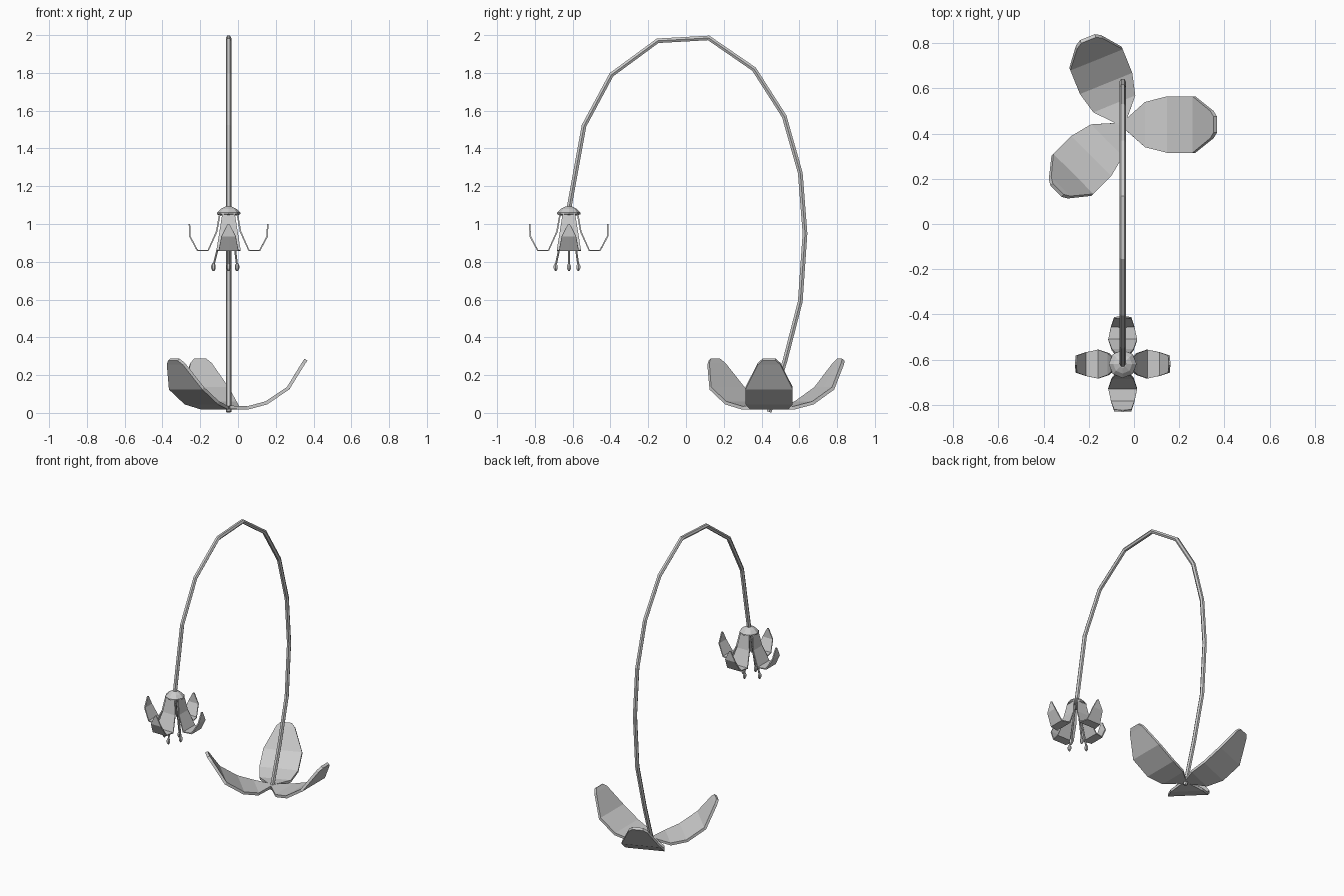
import bpy, bmesh, math
from mathutils import Matrix, Vector

if "Cube" in bpy.data.objects:
    bpy.data.objects.remove(bpy.data.objects["Cube"])

X0 = -0.05
ROOT = Vector((X0, 0.44, 0))
HEAD = Vector((X0, -0.62, 0))


def tube(name, pts, radius):
    """Flat-shaded six-sided tube along a path."""
    cu = bpy.data.curves.new(name, 'CURVE')
    cu.dimensions = '3D'
    cu.bevel_depth = radius
    cu.bevel_resolution = 1
    cu.use_fill_caps = True
    sp = cu.splines.new('POLY')
    sp.points.add(len(pts) - 1)
    for p, co in zip(sp.points, pts):
        p.co = (*co, 1)
    sp.use_smooth = False
    ob = bpy.data.objects.new(name, cu)
    bpy.context.collection.objects.link(ob)
    bpy.ops.object.select_all(action='DESELECT')
    ob.select_set(True)
    bpy.context.view_layer.objects.active = ob
    bpy.ops.object.convert(target='MESH')


def blade(name, profile, centre, degrees, thickness):
    """Bent blade swept from (reach, height, half width) rows."""
    bm = bmesh.new()
    rows = [[bm.verts.new((r, s * w, z)) for s in (-1, 0, 1)] for r, z, w in profile]
    for a, b in zip(rows, rows[1:]):
        for i in range(2):
            bm.faces.new((a[i], b[i], b[i + 1], a[i + 1]))
    bm.transform(Matrix.Translation(centre) @ Matrix.Rotation(math.radians(degrees), 4, 'Z'))
    me = bpy.data.meshes.new(name)
    bm.to_mesh(me)
    bm.free()
    ob = bpy.data.objects.new(name, me)
    bpy.context.collection.objects.link(ob)
    mod = ob.modifiers.new('thickness', 'SOLIDIFY')
    mod.thickness = thickness
    mod.offset = 0


def lathe(name, profile, centre, sides=8):
    """Closed turned form from (radius, height) rings."""
    bm = bmesh.new()
    rings = [[bm.verts.new((r * math.cos(math.tau * i / sides), r * math.sin(math.tau * i / sides), z))
              for i in range(sides)] for r, z in profile]
    for a, b in zip(rings, rings[1:]):
        for i in range(sides):
            j = (i + 1) % sides
            bm.faces.new((a[i], a[j], b[j], b[i]))
    bm.faces.new(rings[0][::-1])
    bm.faces.new(rings[-1])
    bm.transform(Matrix.Translation(centre))
    me = bpy.data.meshes.new(name)
    bm.to_mesh(me)
    bm.free()
    bpy.context.collection.objects.link(bpy.data.objects.new(name, me))


# Arching stem
arc = [(0.44, 0.005), (0.525, 0.28), (0.605, 0.59), (0.63, 0.95), (0.605, 1.27), (0.52, 1.57),
       (0.36, 1.82), (0.12, 1.985), (-0.15, 1.97), (-0.395, 1.79), (-0.54, 1.52), (-0.62, 1.08)]
tube('stem', [(X0, y, z) for y, z in arc], 0.0145)

# Three ground leaves
leaf = [(0.0, 0.03, 0.012), (0.1, 0.026, 0.1), (0.2, 0.053, 0.125), (0.315, 0.13, 0.125),
        (0.395, 0.26, 0.06), (0.41, 0.282, 0.035)]
for i, a in enumerate((0, 112, 225)):
    blade(f'leaf_{i + 1}', leaf, ROOT, a, 0.018)

# Flower cap
lathe('flower_cap', [(0.045, 1.045), (0.062, 1.052), (0.062, 1.06), (0.042, 1.08), (0.016, 1.093)], HEAD)

# Four petals curling upward, each with a stamen
petal = [(0.046, 1.055, 0.033), (0.063, 0.96, 0.048), (0.108, 0.86, 0.064),
         (0.165, 0.86, 0.052), (0.205, 0.935, 0.038), (0.207, 1.0, 0.005)]
for i, reach in enumerate((0.045, 0.05, 0.08, 0.07)):
    a = i * math.pi / 2
    blade(f'petal_{i + 1}', petal, HEAD, i * 90, 0.008)
    d = Vector((math.cos(a), math.sin(a), 0))
    tip = HEAD + d * reach + Vector((0, 0, 0.78))
    tube(f'stamen_{i + 1}', [HEAD + d * 0.012 + Vector((0, 0, 1.05)), tip], 0.006)
    lathe(f'anther_{i + 1}', [(0.004, -0.03), (0.012, -0.016), (0.012, 0), (0.004, 0.014)], tip, 6)
